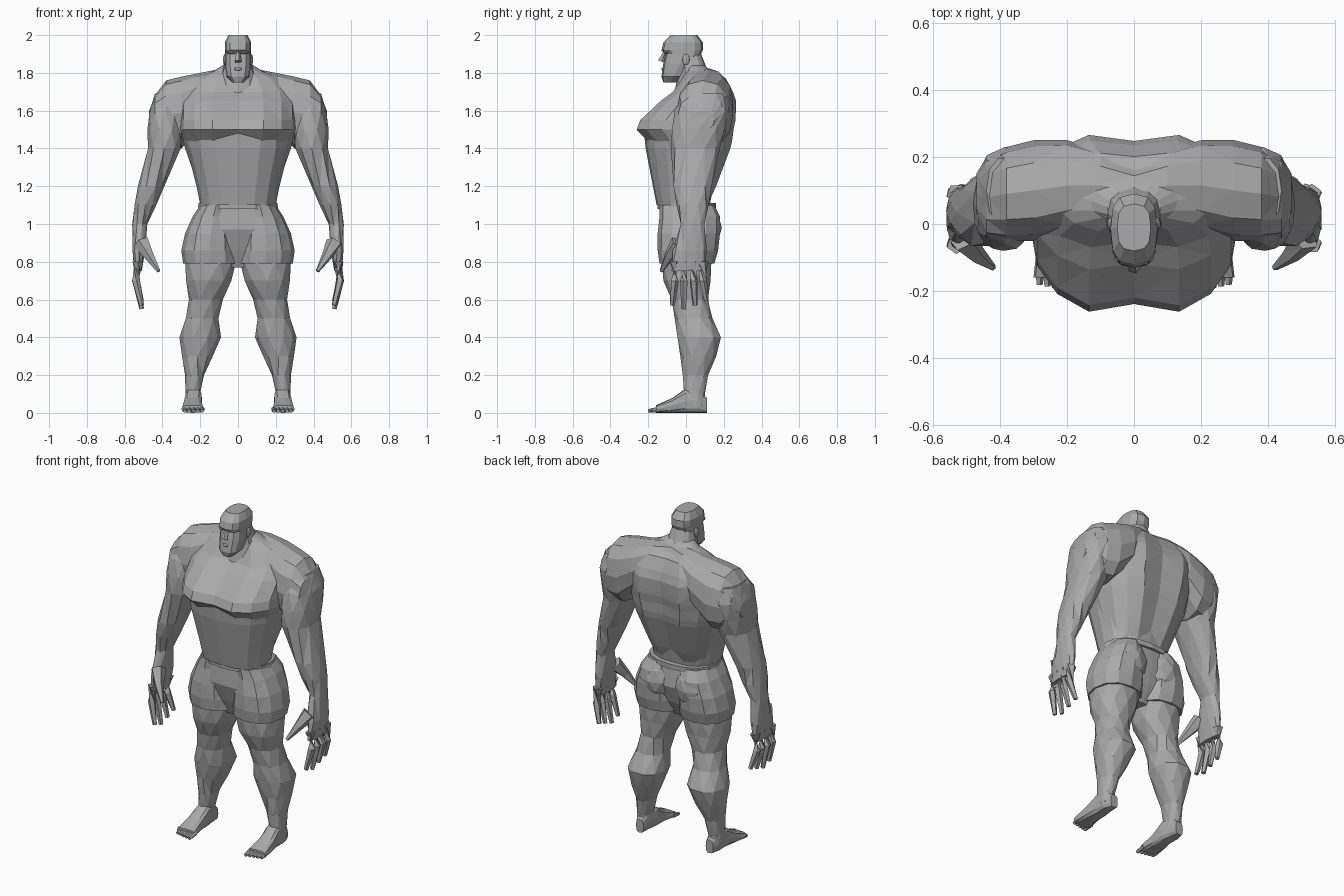
import bpy, bmesh, math
from mathutils import Vector, Matrix

cube = bpy.data.objects.get("Cube")
if cube:
    bpy.data.objects.remove(cube, do_unlink=True)

grey = bpy.data.materials.new("stone grey")
grey.use_nodes = True
tone = (.4, .4, .4, 1)
grey.diffuse_color = tone
grey.node_tree.nodes["Principled BSDF"].inputs["Base Color"].default_value = tone


def finish(name, bm):
    """Turn a bmesh into a flat-shaded, faceted object."""
    bmesh.ops.recalc_face_normals(bm, faces=bm.faces)
    bmesh.ops.triangulate(bm, faces=bm.faces)
    mesh = bpy.data.meshes.new(name)
    bm.to_mesh(mesh)
    bm.free()
    mesh.materials.append(grey)
    part = bpy.data.objects.new(name, mesh)
    bpy.context.collection.objects.link(part)


def skin(name, rings):
    """Join rings of points into a closed skin."""
    bm = bmesh.new()
    loops = [[bm.verts.new(point) for point in ring] for ring in rings]
    for low, high in zip(loops, loops[1:]):
        for i in range(len(low)):
            bm.faces.new((low[i - 1], low[i], high[i], high[i - 1]))
    bm.faces.new(loops[0])
    bm.faces.new(loops[-1])
    finish(name, bm)


def rounded(value, power):
    """Push a sine or cosine outward for a squarer cross-section."""
    return math.copysign(abs(value) ** (2 / power), value)


def between(low, high, factor):
    """Map a factor from -1 to 1 onto a range."""
    return (low + high) / 2 + factor * (high - low) / 2


def loft(name, rows, axis="z", sides=12, power=2.3, groove=0, sign=1, stagger=0):
    """Each row: position on the axis, then low and high bounds of both other directions."""
    rings = []
    for index, (along, u_low, u_high, v_low, v_high) in enumerate(rows):
        ring = []
        for i in range(sides):
            angle = math.tau * (i + index % 2 * stagger) / sides
            across = rounded(math.cos(angle), power)
            depth = rounded(math.sin(angle), power)
            if i * 4 in (sides, sides * 3):
                depth *= 1 - groove
            u = between(u_low, u_high, across)
            v = between(v_low, v_high, depth)
            x, y, z = {"x": (along, u, v), "y": (u, along, v), "z": (u, v, along)}[axis]
            ring.append((sign * x, y, z))
        rings.append(ring)
    skin(name, rings)


def trunk(name, rows, **options):
    """Symmetric loft from rows of height, half width, front and back."""
    loft(name, [(height, -half, half, front, back) for height, half, front, back in rows],
         **options)


def tube(name, points, start, end, sign=1, sides=5):
    """Limb through a few points, tapering from the start to the end radius."""
    path = [Vector((sign * x, y, z)) for x, y, z in points]
    last = len(path) - 1
    rings = []
    for index, point in enumerate(path):
        direction = path[min(index + 1, last)] - path[max(index - 1, 0)]
        turn = direction.to_track_quat("Z", "Y")
        radius = start + (end - start) * index / last
        angles = [math.tau * i / sides for i in range(sides)]
        rings.append([point + turn @ Vector((math.cos(angle), math.sin(angle), 0)) * radius
                      for angle in angles])
    skin(name, rings)


def lump(name, centre, size, sign=1):
    """Faceted muscle or small feature."""
    x, y, z = centre
    place = Matrix.Translation((sign * x, y, z)) @ Matrix.Diagonal((*size, 1))
    bm = bmesh.new()
    bmesh.ops.create_icosphere(bm, subdivisions=2, radius=1, matrix=place)
    finish(name, bm)


# Torso with grooved chest and spine, waistband and pelvis
trunk("belly", [(1.1, .2, -.16, .13), (1.2, .22, -.18, .15), (1.4, .27, -.22, .2),
                (1.5, .28, -.23, .2)], sides=16, groove=.03)
trunk("torso", [
    (1.12, .18, -.1, .13), (1.2, .21, -.15, .17), (1.4, .28, -.21, .25), (1.44, .29, -.22, .26),
    (1.5, .31, -.28, .27), (1.55, .31, -.26, .28), (1.65, .31, -.15, .28), (1.7, .3, -.08, .26),
    (1.77, .24, -.03, .22), (1.81, .13, 0, .14), (1.84, .08, 0, .1)], sides=16, groove=.15)
trunk("waistband", [(1.08, .21, -.15, .16), (1.11, .21, -.15, .16)], sides=16)
trunk("pelvis", [(.77, .05, -.07, .08), (.86, .15, -.11, .13), (.97, .23, -.15, .17),
                 (1.1, .21, -.14, .15)], power=2.7, groove=.07)

# Neck, head and face
trunk("neck", [(1.66, .13, -.07, .18), (1.8, .09, -.04, .12), (1.9, .06, -.04, .08)])
trunk("head", [
    (1.75, .03, -.12, -.05), (1.78, .06, -.13, 0), (1.85, .07, -.12, .06), (1.9, .07, -.11, .08),
    (1.92, .07, -.13, .09), (1.96, .07, -.12, .09), (2, .05, -.08, .06)], power=2.8)
tube("nose", [(0, -.11, 1.91), (0, -.13, 1.86)], .01, .02)
lump("mouth", (0, -.12, 1.82), (.02, .01, .01))

for side, sign in (("left", 1), ("right", -1)):
    # Face sides
    lump(side + "_ear", (.07, 0, 1.87), (.01, .02, .03), sign)
    lump(side + "_brow", (.03, -.1, 1.91), (.03, .02, .01), sign)

    # Hip muscle
    lump(side + "_buttock", (.12, .08, .98), (.12, .11, .13), sign)

    # Shoulder mass and arm
    loft(side + "_trapezius", [
        (0, .02, .18, 1.6, 1.83), (.1, .01, .22, 1.6, 1.82), (.2, -.02, .25, 1.5, 1.8),
        (.3, -.05, .25, 1.4, 1.78), (.38, -.05, .23, 1.4, 1.76), (.44, -.04, .2, 1.5, 1.68),
        (.47, .03, .15, 1.5, 1.6)], axis="x", sign=sign)
    loft(side + "_arm", [
        (1.69, .33, .44, 0, .2), (1.6, .3, .47, -.06, .23), (1.5, .29, .48, -.08, .21),
        (1.4, .3, .48, -.08, .18), (1.2, .39, .53, -.07, .14), (1.1, .43, .55, -.05, .12),
        (1, .48, .56, -.03, .1), (.86, .49, .56, -.07, .11), (.75, .51, .55, -.08, .1)],
        sides=10, sign=sign, stagger=.5)

    # Fingers and thumb
    for finger in range(4):
        y = finger * .05 - .06
        tip = .55 + abs(finger - 1) * .02
        tube(f"{side}_finger_{finger + 1}",
             [(.53, y, .8), (.54, y, .7), (.51, y * 1.2, tip)], .03, .013, sign)
    tube(side + "_thumb", [(.51, -.04, .9), (.47, -.09, .83), (.42, -.13, .75)], .045, .01, sign)

    # Shorts leg and bare leg
    loft(side + "_shorts_leg", [
        (.79, 0, .29, -.14, .15), (.86, 0, .3, -.15, .17), (.95, .01, .28, -.15, .18),
        (1.04, .02, .24, -.14, .18), (1.1, .03, .2, -.14, .15)], sign=sign)
    loft(side + "_leg", [
        (.8, .01, .28, -.13, .14), (.7, .03, .28, -.12, .13), (.6, .08, .26, -.08, .12),
        (.5, .1, .28, -.06, .14), (.4, .09, .31, -.05, .19), (.3, .13, .3, -.03, .16),
        (.2, .18, .28, -.02, .12), (.1, .2, .28, -.01, .1), (.04, .2, .28, 0, .1)],
        sides=10, sign=sign, stagger=.5)

    # Foot and toes
    loft(side + "_foot", [
        (.11, .21, .26, 0, .08), (.06, .2, .28, 0, .13), (0, .19, .28, 0, .13),
        (-.07, .19, .29, 0, .08), (-.16, .18, .3, 0, .04)], axis="y", power=3, sign=sign)
    for toe in range(5):
        x = .19 + toe * .023
        tube(f"{side}_toe_{toe + 1}", [(x, -.14, .02), (x, toe * .005 - .2, .01)], .015, .01, sign)
